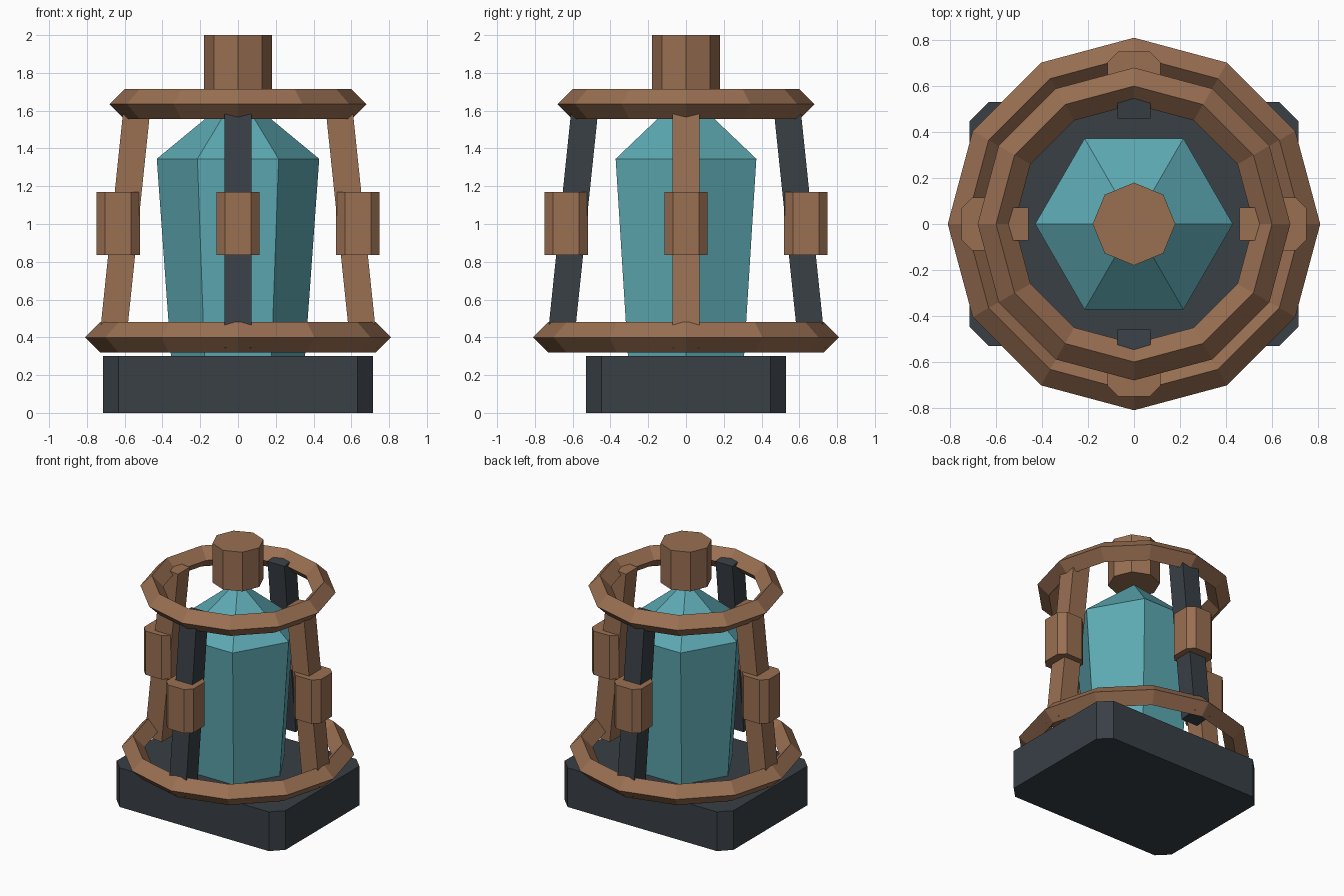
import bpy, bmesh, math
from mathutils import Matrix

if "Cube" in bpy.data.objects:
    bpy.data.objects.remove(bpy.data.objects["Cube"])


def material(name, rgb):
    m = bpy.data.materials.new(name)
    m.diffuse_color = (*rgb, 1)
    m.use_nodes = True
    m.node_tree.nodes["Principled BSDF"].inputs["Base Color"].default_value = m.diffuse_color
    return m


COPPER = material("copper", (0.32, 0.16, 0.085))
IRON = material("dark_iron", (0.04, 0.05, 0.06))
GLASS = material("teal_glass", (0.11, 0.40, 0.45))


def finish(name, bm, mat):
    bmesh.ops.recalc_face_normals(bm, faces=bm.faces)
    me = bpy.data.meshes.new(name)
    bm.to_mesh(me)
    bm.free()
    me.materials.append(mat)
    ob = bpy.data.objects.new(name, me)
    bpy.context.collection.objects.link(ob)
    return ob


def box(name, size, matrix, mat, chamfer=0):
    """Box whose upright edges can be chamfered."""
    bm = bmesh.new()
    bmesh.ops.create_cube(bm, size=1)
    bmesh.ops.scale(bm, vec=size, verts=bm.verts)
    if chamfer:
        upright = [e for e in bm.edges
                   if abs(e.verts[0].co.z - e.verts[1].co.z) > 1e-4]
        bmesh.ops.bevel(bm, geom=upright, offset=chamfer, segments=1,
                        affect='EDGES', profile=0.5)
    bm.transform(matrix)
    return finish(name, bm, mat)


def lathe(name, profile, sides, mat, ring=False):
    """Revolve (radius, z) points; a ring profile closes on itself."""
    bm = bmesh.new()
    loops = []
    for r, z in profile:
        n = sides if r > 0 else 1
        loops.append([bm.verts.new((r * math.cos(2 * math.pi * i / n),
                                    r * math.sin(2 * math.pi * i / n), z))
                      for i in range(n)])
    pairs = list(zip(loops, loops[1:]))
    if ring:
        pairs.append((loops[-1], loops[0]))
    for a, b in pairs:
        for i in range(sides):
            j = (i + 1) % sides
            if len(b) == 1:
                bm.faces.new((a[i], a[j], b[0]))
            else:
                bm.faces.new((a[i], a[j], b[j], b[i]))
    if not ring:
        for loop in (loops[0], loops[-1]):
            if len(loop) > 1:
                bm.faces.new(loop)
    return finish(name, bm, mat)


def hoop(name, radius, z, t=0.08):
    profile = [(radius + t, z), (radius, z + t), (radius - t, z), (radius, z - t)]
    return lathe(name, profile, 12, COPPER, ring=True)


# Base block
box("base", (1.43, 1.06, 0.30), Matrix.Translation((0, 0, 0.15)), IRON, 0.083)

# Six-sided glass body with pointed roof
lathe("glass_body", [(0.355, 0.30), (0.43, 1.345), (0, 1.70)], 6, GLASS)

# Diamond-section hoops and the top cap
hoop("lower_hoop", 0.73, 0.40)
hoop("upper_hoop", 0.60, 1.635)
lathe("top_cap", [(0.18, 1.70), (0.18, 2.0)], 8, COPPER)

# Four leaning posts, each with a clamp block
(r0, z0), (r1, z1) = (0.668, 0.337), (0.53, 1.66)
lean = math.atan2(r0 - r1, z1 - z0)
length = math.hypot(r0 - r1, z1 - z0)
for i, side in enumerate(("right", "back", "left", "front")):
    turn = Matrix.Rotation(i * math.pi / 2, 4, 'Z')
    post = (turn @ Matrix.Translation(((r0 + r1) / 2, 0, (z0 + z1) / 2))
            @ Matrix.Rotation(-lean, 4, 'Y'))
    box(side + "_post", (0.142, 0.142, length), post, IRON if i % 2 else COPPER)
    clamp = turn @ Matrix.Translation((0.635, 0, 1.0025))
    box(side + "_clamp", (0.23, 0.23, 0.335), clamp, COPPER, 0.047)
